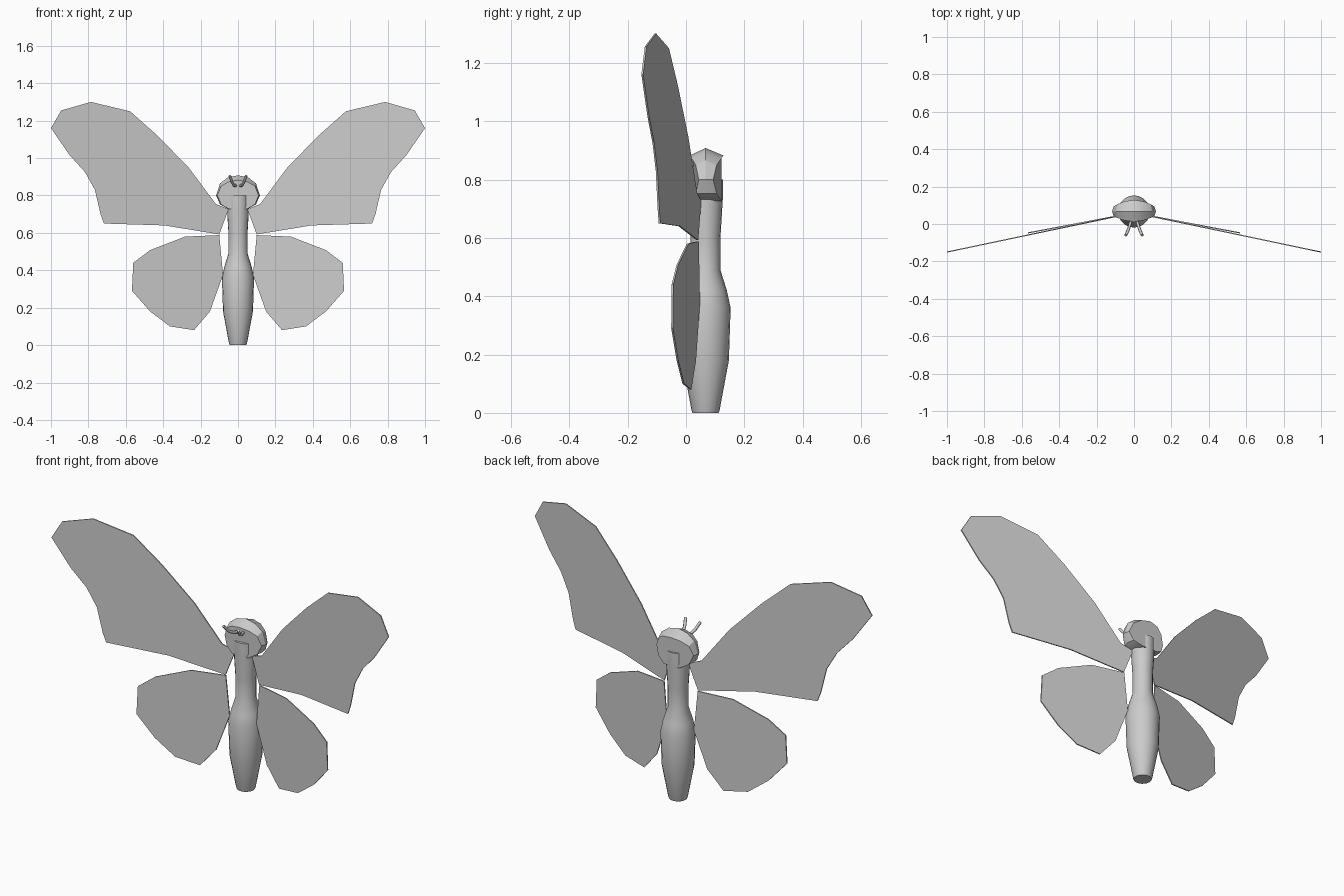
import bpy, bmesh, math

if "Cube" in bpy.data.objects:
    bpy.data.objects.remove(bpy.data.objects["Cube"])

CY = 0.067  # body axis depth


def make_object(name, bm):
    bmesh.ops.recalc_face_normals(bm, faces=bm.faces)
    me = bpy.data.meshes.new(name)
    bm.to_mesh(me)
    bm.free()
    ob = bpy.data.objects.new(name, me)
    bpy.context.collection.objects.link(ob)
    return ob


def smooth(ob, angle):
    bpy.ops.object.select_all(action='DESELECT')
    ob.select_set(True)
    bpy.context.view_layer.objects.active = ob
    bpy.ops.object.shade_smooth_by_angle(angle=math.radians(angle))


def loft(name, rings):
    """Bridge closed rings of points and cap both ends."""
    bm = bmesh.new()
    vs = [[bm.verts.new(p) for p in r] for r in rings]
    n = len(vs[0])
    for a, b in zip(vs, vs[1:]):
        for i in range(n):
            j = (i + 1) % n
            bm.faces.new((a[i], a[j], b[j], b[i]))
    bm.faces.new(vs[0])
    bm.faces.new(vs[-1])
    return make_object(name, bm)


def wing(name, outline, slope, side, t=0.003):
    """Thin swept-forward plate from a front-view outline."""
    def ring(off):
        return [(side * x, 0.06 - slope * x + off, z) for x, z in outline]
    return loft(name, [ring(-t), ring(t)])


# Body: thorax and abdomen as one lathed profile
profile = [(0.0, 0.045), (0.008, 0.048), (0.18, 0.08), (0.36, 0.086), (0.42, 0.073),
           (0.49, 0.051), (0.60, 0.051), (0.73, 0.059), (0.80, 0.059)]
body = loft("body", [[(r * math.cos(k * math.tau / 20), CY + r * math.sin(k * math.tau / 20), z)
                      for k in range(20)] for z, r in profile])
smooth(body, 35)

# Head: lens-like block, thick in the middle and thin at the sides
half = [(0.0, 0.908), (0.055, 0.896), (0.096, 0.865), (0.117, 0.80), (0.096, 0.752), (0.05, 0.727)]
contour = half + [(-x, z) for x, z in reversed(half[1:])]


def head_ring(depth, scale):
    pts = []
    for x, z in contour:
        pinch = 1 - 0.58 * (abs(x) / 0.117) ** 2
        zz = 0.80 + (z - 0.80) * (scale if z > 0.80 else 1)
        pts.append((x * (0.94 if scale < 1 else 1), CY + depth * pinch, zz))
    return pts


head = loft("head", [head_ring(-0.055, 0.76), head_ring(0, 1), head_ring(0.062, 0.76)])
smooth(head, 30)

# Wings
fore = [(0.05, 0.727), (0.118, 0.754), (0.262, 0.947), (0.43, 1.12), (0.577, 1.25), (0.786, 1.30),
        (0.945, 1.255), (1.0, 1.16), (0.90, 1.015), (0.818, 0.925), (0.765, 0.83), (0.735, 0.70),
        (0.717, 0.65), (0.395, 0.64), (0.10, 0.592)]
hind = [(0.10, 0.588), (0.283, 0.58), (0.47, 0.508), (0.56, 0.44), (0.567, 0.29), (0.47, 0.18),
        (0.364, 0.10), (0.235, 0.08), (0.15, 0.18), (0.08, 0.375)]
for label, s in (("right", 1), ("left", -1)):
    wing(label + "_forewing", fore, 0.21, s)
    wing(label + "_hindwing", hind, 0.19, s)

    # Antenna: short bent tube
    cu = bpy.data.curves.new(label + "_antenna", 'CURVE')
    cu.dimensions = '3D'
    cu.bevel_depth = 0.008
    cu.bevel_resolution = 1
    cu.use_fill_caps = True
    path = [(0.012, 0.03, 0.852), (0.022, -0.005, 0.855), (0.031, -0.032, 0.87), (0.044, -0.06, 0.905)]
    sp = cu.splines.new('POLY')
    sp.points.add(len(path) - 1)
    for p, (x, y, z) in zip(sp.points, path):
        p.co = (s * x, y, z, 1)
    bpy.context.collection.objects.link(bpy.data.objects.new(label + "_antenna", cu))
